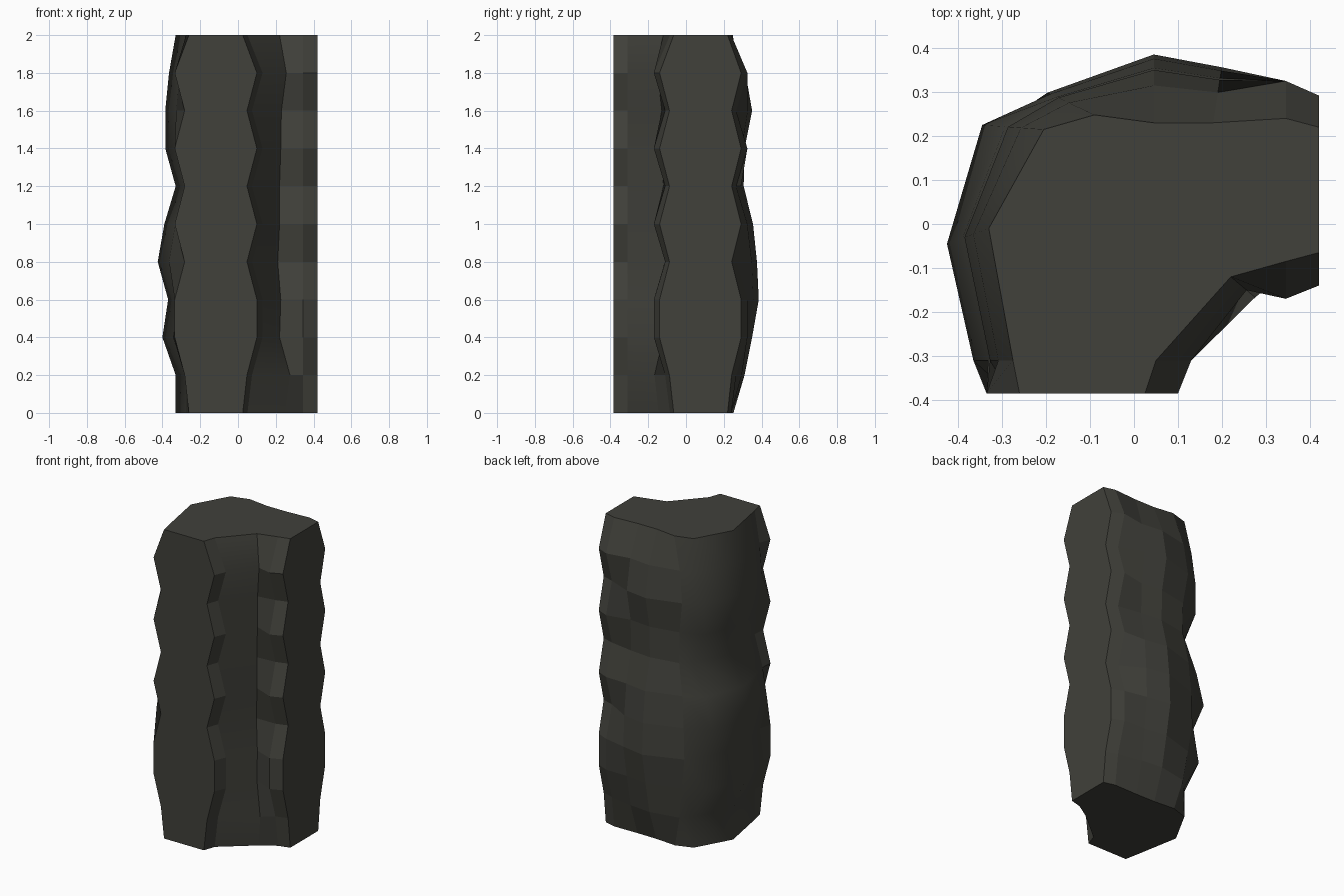
import bpy, bmesh

if "Cube" in bpy.data.objects:
    bpy.data.objects.remove(bpy.data.objects["Cube"])

# Cross-section: x, y, outward dx, dy, and the channel that swells the point
# e = cut ends, l = left side, b = back, i = inner corner
PROFILE = [
    (-.26, -.385, -.075, 0, 'e'), (-.275, -.31, -.09, 0, 'l'),
    (-.33, -.01, -.095, -.035, 'l'), (-.205, .215, -.14, .01, 'l'),
    (-.09, .248, -.11, .052, 'b'), (.045, .23, 0, .16, 'b'),
    (.18, .23, .02, .13, 'b'), (.345, .24, 0, .085, 'e'),
    (.42, .22, 0, .072, 'e'), (.42, -.065, 0, -.075, 'e'),
    (.345, -.085, 0, -.085, 'e'), (.22, -.12, .065, -.055, 'i'),
    (.05, -.31, .08, 0, 'e'), (.025, -.385, .075, 0, 'e'),
]
# Swelling of each channel at heights 0, 0.2 ... 2.0
SWELL = {
    'e': [0, .3, 1, 1, .3, 1, .3, 1, .3, 1, 0],
    'l': [0, 0, .74, .42, 1, .63, 0, .58, .58, .37, 0],
    'b': [.06, .5, .75, .97, .91, .78, .47, .5, .75, .53, 0],
    'i': [.46, .85, 0, .1, -.15, 0, 0, .1, .15, .55, 0],
}
SMOOTH_COLUMNS = {1, 2, 3, 11}

stone = bpy.data.materials.new("dark_stone")
stone.diffuse_color = (.052, .052, .043, 1)
stone.use_nodes = True
stone.node_tree.nodes["Principled BSDF"].inputs["Base Color"].default_value = stone.diffuse_color

# Rock wall corner: stacked rings joined by quads and capped
bm = bmesh.new()
n = len(PROFILE)
rings = []
for k in range(11):
    rings.append([bm.verts.new((x + dx * SWELL[c][k], y + dy * SWELL[c][k], k * .2))
                  for x, y, dx, dy, c in PROFILE])
for low, high in zip(rings, rings[1:]):
    for j in range(n):
        m = (j + 1) % n
        face = bm.faces.new((low[j], low[m], high[m], high[j]))
        face.smooth = j in SMOOTH_COLUMNS
bm.faces.new(rings[0])
bm.faces.new(rings[-1])
bmesh.ops.recalc_face_normals(bm, faces=bm.faces[:])

mesh = bpy.data.meshes.new("rock_wall_corner")
bm.to_mesh(mesh)
bm.free()
mesh.materials.append(stone)
bpy.context.collection.objects.link(bpy.data.objects.new("rock_wall_corner", mesh))
